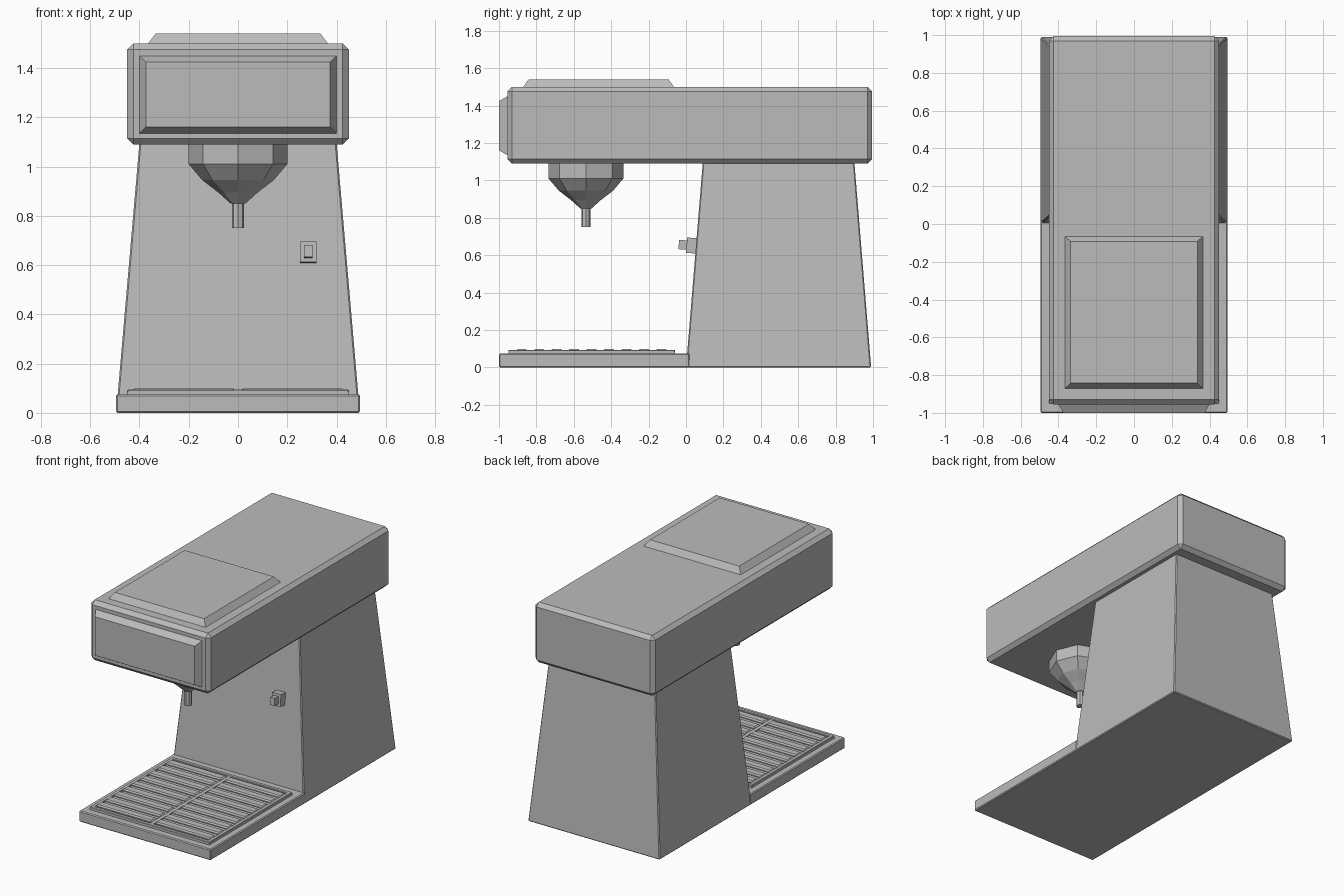
import bpy, bmesh, math
from mathutils import Vector

cube = bpy.data.objects.get("Cube")
if cube:
    bpy.data.objects.remove(cube, do_unlink=True)

GREY = (0.5, 0.5, 0.5, 1)
grey = bpy.data.materials.new("plain grey")
grey.use_nodes = True
grey.diffuse_color = GREY
grey.node_tree.nodes["Principled BSDF"].inputs["Base Color"].default_value = GREY


def finish(name, bm):
    bmesh.ops.recalc_face_normals(bm, faces=bm.faces)
    mesh = bpy.data.meshes.new(name)
    bm.to_mesh(mesh)
    bm.free()
    mesh.materials.append(grey)
    obj = bpy.data.objects.new(name, mesh)
    bpy.context.collection.objects.link(obj)
    return obj


def loft(name, rings, bevel=0):
    """Bridge equal-length rings of points into a capped solid."""
    bm = bmesh.new()
    loops = [[bm.verts.new(p) for p in ring] for ring in rings]
    n = len(loops[0])
    for a, b in zip(loops, loops[1:]):
        for i in range(n):
            bm.faces.new((a[i], a[(i + 1) % n], b[(i + 1) % n], b[i]))
    bm.faces.new(loops[0])
    bm.faces.new(loops[-1])
    obj = finish(name, bm)
    if bevel:
        mod = obj.modifiers.new("Bevel", "BEVEL")
        mod.width = bevel
        mod.segments = 1
    return obj


def rect(hx, y0, y1, z):
    return [(-hx, y0, z), (hx, y0, z), (hx, y1, z), (-hx, y1, z)]


def box(name, x0, x1, y0, y1, z0, z1, bevel=0):
    rings = [[(x0, y0, z), (x1, y0, z), (x1, y1, z), (x0, y1, z)] for z in (z0, z1)]
    return loft(name, rings, bevel)


def turned(name, profile, cx, cy, sides=8):
    """Faceted solid of revolution from (radius, height) pairs."""
    angles = [math.tau * i / sides for i in range(sides)]
    return loft(name, [[(cx + r * math.cos(a), cy + r * math.sin(a), z) for a in angles]
                       for r, z in profile])


# Tapered rear body and flat front base
loft("body", [rect(0.495, 0.0, 0.99, 0), rect(0.4, 0.09, 0.9, 1.1)], 0.006)
box("base_plate", -0.495, 0.495, -1, 0.02, 0, 0.075, 0.006)

# Overhanging head with chamfered edges
box("head", -0.45, 0.45, -0.955, 0.995, 1.09, 1.5, 0.025)

# Raised lid and front panel with sloping rims
loft("lid", [rect(0.365, -0.87, -0.065, 1.495), rect(0.365, -0.87, -0.065, 1.5),
             rect(0.335, -0.842, -0.093, 1.54)])
panel = []
for y, inset in ((-0.94, 0), (-0.955, 0), (-1, 0.026)):
    x, low, high = 0.4 - inset, 1.135 + inset, 1.45 - inset
    panel.append([(-x, y, low), (x, y, low), (x, y, high), (-x, y, high)])
loft("front_panel", panel)

# Brewing funnel and spout
turned("funnel", [(0.2, 1.1), (0.2, 1.01), (0.145, 0.945), (0.08, 0.895), (0.03, 0.85)],
       0, -0.535)
turned("spout", [(0.025, 0.86), (0.025, 0.75)], 0, -0.535)

# Drip grate: tray, rim, centre bar and slats
Y0, Y1 = -0.95, -0.06
box("grate_tray", -0.45, 0.45, Y0, Y1, 0.07, 0.084)
for s, side in ((-1, "right"), (1, "left")):
    xs = sorted((s * 0.45, s * 0.425))
    box("grate_rim_" + side, *xs, Y0, Y1, 0.075, 0.094, 0.003)
for name, y in (("front", Y0), ("back", Y1 - 0.025)):
    box("grate_rim_" + name, -0.45, 0.45, y, y + 0.025, 0.075, 0.094, 0.003)
box("grate_centre_bar", -0.012, 0.012, Y0, Y1, 0.075, 0.092)
SLATS = 9
pitch = (Y1 - Y0 - 0.05) / SLATS
for i in range(SLATS):
    y = Y0 + 0.025 + pitch * (i + 0.5)
    for s, side in ((-1, "right"), (1, "left")):
        xs = sorted((s * 0.012, s * 0.43))
        box(f"grate_slat_{side}_{i + 1}", *xs, y - 0.03, y + 0.03, 0.078, 0.099, 0.008)

# Switch set on the sloping front of the body
for name, hx, hz, y0, y1 in (("switch_plate", 0.033, 0.041, -0.05, 0.01),
                             ("switch_button", 0.017, 0.025, -0.092, -0.045)):
    part = box(name, -hx, hx, y0, y1, -hz, hz)
    part.location = Vector((0.285, 0.053, 0.65))
    part.rotation_euler.x = -math.atan(0.09 / 1.1)
